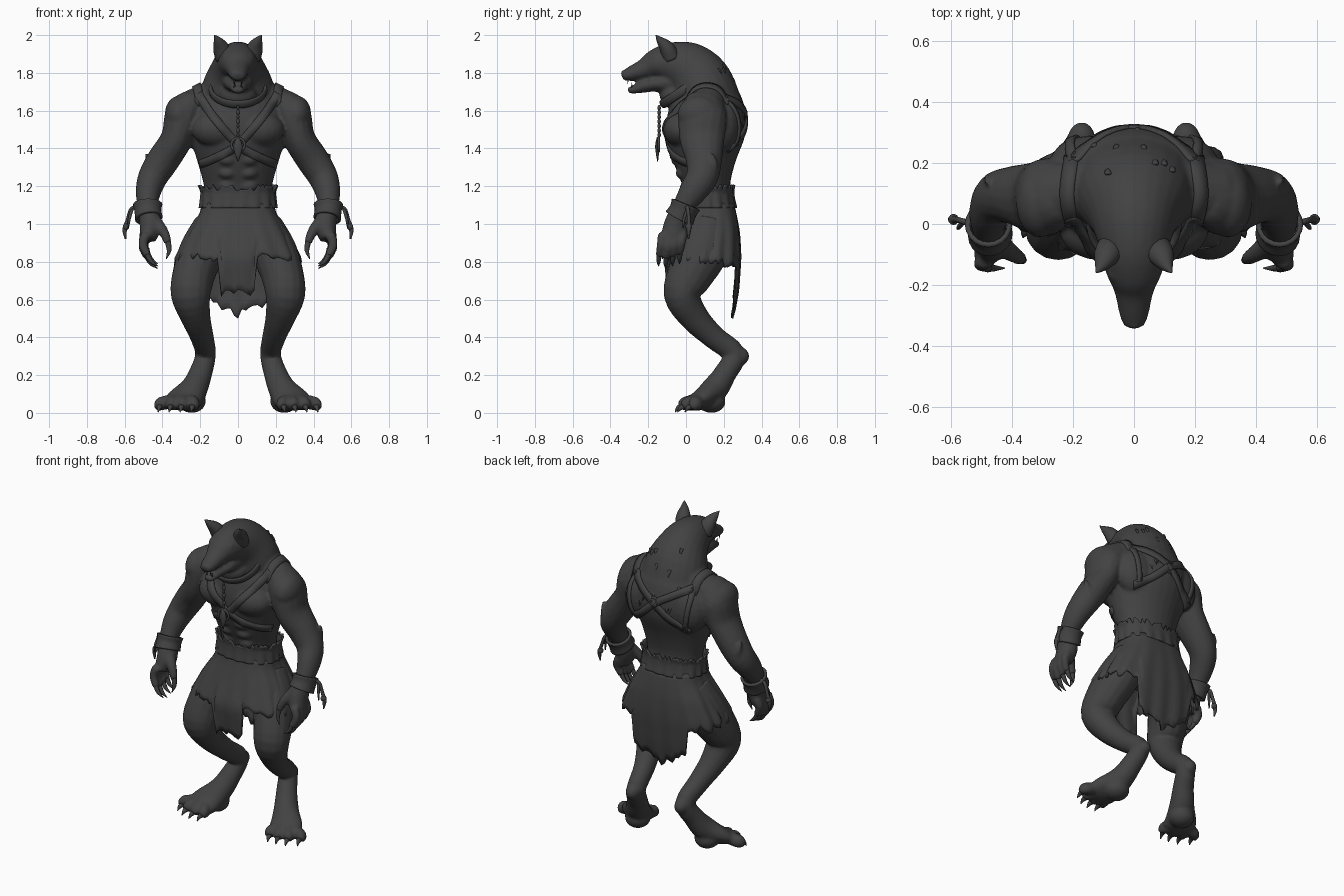
import bpy, bmesh, math, random
from mathutils import Vector, Matrix
from mathutils.bvhtree import BVHTree

if "Cube" in bpy.data.objects:
    bpy.data.objects.remove(bpy.data.objects["Cube"], do_unlink=True)
rng = random.Random(4)

charcoal = bpy.data.materials.new("charcoal grey")
charcoal.use_nodes = True
COLOUR = (0.055, 0.055, 0.055, 1)
charcoal.diffuse_color = COLOUR
charcoal.node_tree.nodes["Principled BSDF"].inputs["Base Color"].default_value = COLOUR


def finish(name, bm, thickness=0):
    """Turn a bmesh into a named, coloured, smooth object."""
    bmesh.ops.recalc_face_normals(bm, faces=bm.faces)
    mesh = bpy.data.meshes.new(name)
    bm.to_mesh(mesh)
    bm.free()
    for face in mesh.polygons:
        face.use_smooth = True
    mesh.materials.append(charcoal)
    obj = bpy.data.objects.new(name, mesh)
    bpy.context.collection.objects.link(obj)
    if thickness:
        mod = obj.modifiers.new("Thickness", "SOLIDIFY")
        mod.thickness = thickness
        mod.offset = 0
    return obj


def spline(points, steps):
    """Catmull-Rom samples through points of any dimension."""
    pts = [Vector(p) for p in points]
    out = []
    for i in range(len(pts) - 1):
        a, b, c, d = pts[max(i - 1, 0)], pts[i], pts[i + 1], pts[min(i + 2, len(pts) - 1)]
        for k in range(steps):
            t = k / steps
            out.append(b + (c - a) * (t / 2) + (a * 2 - b * 5 + c * 4 - d) * (t * t / 2)
                       + (b * 3 - a - c * 3 + d) * (t ** 3 / 2))
    return out + [pts[-1]]


def loft(bm, points, side=1, n=16, steps=4, cap=True):
    """Oval tube through (x, y, z, half width, half depth)."""
    samples = spline([(p[0] * side, *p[1:]) for p in points], steps)
    centres = [Vector(s[:3]) for s in samples]
    rings = []
    for i, s in enumerate(samples):
        tangent = (centres[min(i + 1, len(centres) - 1)] - centres[max(i - 1, 0)]).normalized()
        u = Vector((1, 0, 0))
        u = (u - tangent * u.dot(tangent)).normalized()
        v = tangent.cross(u)
        rings.append([bm.verts.new(centres[i] + u * (s[3] * math.cos(a)) + v * (s[4] * math.sin(a)))
                      for a in (math.tau * k / n for k in range(n))])
    for low, high in zip(rings, rings[1:]):
        for k in range(n):
            bm.faces.new((low[k], low[(k + 1) % n], high[(k + 1) % n], high[k]))
    if cap:
        bm.faces.new(rings[0])
        bm.faces.new(rings[-1])


def blob(bm, centre, radii, side=1):
    x, y, z = centre
    matrix = Matrix.Translation((x * side, y, z)) @ Matrix.Diagonal((*radii, 1))
    bmesh.ops.create_uvsphere(bm, u_segments=20, v_segments=12, radius=1, matrix=matrix)


# Body: trunk, neck and head
body = bmesh.new()
claws = bmesh.new()
loft(body, [(0, .13, .86, .1, .1), (0, .125, .98, .17, .13), (0, .12, 1.1, .175, .125), (0, .11, 1.2, .18, .125),
            (0, .1, 1.33, .215, .165), (0, .1, 1.45, .25, .205), (0, .11, 1.56, .26, .21),
            (0, .11, 1.66, .22, .185), (0, .1, 1.75, .13, .13)], n=28)
loft(body, [(0, .16, 1.57, .21, .155), (0, .085, 1.73, .19, .17), (0, .01, 1.815, .145, .152),
            (0, -.08, 1.85, .113, .115), (0, -.16, 1.845, .092, .082), (0, -.22, 1.82, .065, .056),
            (0, -.3, 1.793, .047, .037), (0, -.338, 1.785, .032, .022)], n=24)
loft(body, [(0, -.08, 1.75, .085, .065), (0, -.17, 1.74, .072, .04), (0, -.235, 1.727, .05, .034),
            (0, -.275, 1.712, .036, .022), (0, -.308, 1.708, .026, .016)])
blob(body, (0, -.33, 1.797), (.026, .016, .018))
blob(body, (0, -.055, 1.68), (.1, .085, .07))

# Paired body parts
for s in (1, -1):
    blob(body, (.11, -.02, 1.5), (.135, .1, .095), s)
    blob(body, (.15, .19, 1.52), (.13, .1, .15), s)
    blob(body, (.055, -.165, 1.885), (.03, .025, .018), s)
    blob(body, (.1, .19, .95), (.11, .08, .12), s)
    for row in range(3):
        blob(body, (.055, .01 - row * .025, 1.2 + row * .07), (.05, .04, .034), s)
    loft(body, [(.05, .12, 1.73, .07, .1), (.16, .115, 1.665, .085, .1), (.27, .1, 1.605, .09, .1)], s)
    # Arm and palm
    loft(body, [(.23, .11, 1.63, .085, .11), (.285, .09, 1.575, .1, .128), (.325, .085, 1.45, .085, .12),
                (.395, .095, 1.34, .086, .097), (.45, .085, 1.25, .079, .085), (.475, .035, 1.17, .067, .074),
                (.478, -.015, 1.09, .054, .057), (.463, -.05, 1.0, .058, .066), (.478, -.07, .92, .045, .066)], s)
    blob(body, (.31, .07, 1.58), (.078, .115, .1), s)
    loft(body, [(.46, .13, 1.27, .035, .04), (.475, .145, 1.32, .02, .025), (.485, .14, 1.38, .005, .006)], s, 8)
    # Fingers, thumb and their claws
    for i in range(4):
        y = -.125 + .037 * i
        drop = .012 * abs(i - 1)
        loft(body, [(.485, y, .95, .027, .024), (.503, y - .008, .88 + drop, .025, .022),
                    (.478, y - .018, .82 + drop, .02, .019)], s, 10)
        loft(claws, [(.483, y - .017, .83 + drop, .015, .015), (.46, y - .02, .79 + drop, .011, .011),
                     (.425, y - .02, .765 + drop, .002, .002)], s, 8)
    loft(body, [(.44, -.07, 1.01, .04, .035), (.395, -.1, .96, .028, .028), (.37, -.115, .9, .021, .021)], s, 10)
    loft(claws, [(.372, -.113, .91, .016, .016), (.365, -.12, .86, .012, .012), (.38, -.125, .815, .002, .002)], s, 8)
    # Leg and foot
    loft(body, [(.13, .13, 1.0, .1, .115), (.19, .09, .86, .12, .135), (.235, .02, .73, .113, .122),
                (.25, -.02, .62, .105, .097), (.222, .048, .5, .078, .077), (.19, .148, .4, .062, .063),
                (.172, .255, .31, .055, .06), (.198, .208, .21, .062, .06), (.235, .15, .125, .075, .07),
                (.285, .075, .068, .1, .054), (.305, .02, .05, .1, .04)], s)
    blob(body, (.245, .135, .06), (.075, .075, .06), s)
    blob(body, (.172, .28, .3), (.045, .055, .05), s)
    for i in range(4):
        x, y = .235 + .058 * i, -.022 + .013 * (i - 1) ** 2 * (i > 1)
        root = Vector((.265 + .03 * i, .06, .06))
        loft(body, [(*root, .038, .04), (x, y + .02, .048, .034, .04), (x + .006, y - .005, .03, .027, .025)], s, 10)
        loft(claws, [(x + .005, y, .034, .016, .016), (x + .009, y - .02, .026, .012, .012),
                     (x + .014, y - .036, .004, .002, .002)], s, 8)

for v in body.verts:
    v.co.z = max(v.co.z, 0)
skin = finish("body", body)
fuse = skin.modifiers.new("Fuse", "REMESH")
fuse.mode = "VOXEL"
fuse.voxel_size = 0.01
fuse.use_smooth_shade = True
soften = skin.modifiers.new("Soften", "SMOOTH")
soften.iterations = 3
finish("claws", claws)

# Ears, fangs and fur tufts
for s, label in ((1, "left"), (-1, "right")):
    ear = bmesh.new()
    loft(ear, [(.075, -.075, 1.875, .045, .045), (.088, -.1, 1.93, .044, .04), (.106, -.135, 1.97, .024, .022),
               (.124, -.16, 2.0, .002, .002)], s, 12)
    finish(label + "_ear", ear)
fangs = bmesh.new()
for s in (1, -1):
    loft(fangs, [(.022, -.305, 1.775, .007, .007), (.021, -.31, 1.74, .001, .001)], s, 6, 1)
    loft(fangs, [(.018, -.285, 1.715, .007, .007), (.018, -.288, 1.75, .001, .001)], s, 6, 1)
finish("fangs", fangs)

bpy.context.view_layer.update()
surface = BVHTree.FromObject(skin, bpy.context.evaluated_depsgraph_get())

tufts = bmesh.new()
for i in range(16):
    x, z = rng.uniform(-.15, .15), rng.uniform(1.5, 1.88)
    hit = surface.ray_cast(Vector((x, 2, z)), Vector((0, -1, 0)))[0]
    if hit:
        loft(tufts, [(x, hit.y - .012, z + .02, .012, .006), (x, hit.y, z, .009, .005),
                     (x, hit.y + .006, z - .025, .001, .001)], 1, 6, 2)
finish("fur_tufts", tufts)


def strap(name, path, facing, width=.022):
    """Leather band dropped onto the skin; the path lies in the plane facing the given way."""
    bm = bmesh.new()
    facing = Vector(facing)
    samples = spline(path, 8)
    last = None
    for i, p in enumerate(samples):
        along = (samples[min(i + 1, len(samples) - 1)] - samples[max(i - 1, 0)]).normalized()
        row = []
        for w in (-width, 0, width):
            a, b = p.x - along.y * w, p.y + along.x * w
            start = Vector((a, b, 0)) if facing.z else Vector((a, 0, b))
            hit = surface.ray_cast(start + facing * 3, -facing)[0]
            if hit:
                row.append(bm.verts.new(hit + facing * .004))
        if last and len(row) == 3:
            for k in (0, 1):
                bm.faces.new((last[k], last[k + 1], row[k + 1], row[k]))
        last = row if len(row) == 3 else None
    finish(name, bm, .012)


# Harness: chest, over the shoulders, and back
FRONT, BACK, UP = (0, -1, 0), (0, 1, 0), (0, 0, 1)
for s, label in ((1, "left"), (-1, "right")):
    strap(label + "_chest_strap", [(s * .21, 1.69), (s * .14, 1.58), (0, 1.42), (-s * .12, 1.35), (-s * .22, 1.31)], FRONT)
    strap(label + "_shoulder_strap", [(s * .205, 0), (s * .22, .1), (s * .205, .22)], UP)
    strap(label + "_back_strap", [(s * .2, 1.67), (s * .1, 1.62), (0, 1.56), (-s * .1, 1.47), (-s * .2, 1.4)], BACK)
    strap(label + "_side_back_strap", [(s * .2, 1.67), (s * .21, 1.6), (s * .2, 1.5), (s * .18, 1.42)], BACK, .014)


def ring(name, centre, major, minor, tilt, depth=1):
    bpy.ops.mesh.primitive_torus_add(major_radius=major, minor_radius=minor, major_segments=32, minor_segments=8,
                                     location=centre, rotation=(tilt, 0, 0))
    obj = bpy.context.object
    obj.name = name
    obj.scale.z = depth
    obj.data.materials.append(charcoal)
    bpy.ops.object.shade_smooth()


ring("collar", (0, -.005, 1.715), .145, .012, .6, 2)
ring("back_ring", (0, .318, 1.56), .035, .008, math.pi / 2)
ring("chest_ring", (0, -.145, 1.42), .035, .008, math.pi / 2)

# Pendant hanging from the collar
pendant = bmesh.new()
for i in range(7):
    blob(pendant, (0, -.142, 1.615 - i * .024), (.007 + .004 * (i % 2), .009, .015))
loft(pendant, [(0, -.15, 1.46, .004, .004), (0, -.152, 1.41, .026, .012), (0, -.15, 1.33, .002, .002)], 1, 8, 2)
finish("pendant", pendant)


def cloth(name, profile, top, bottom, power):
    """Hanging cloth from (z, half width, front y, back y) rows, edge rules and squareness."""
    def at(z):
        for a, b in zip(profile, profile[1:]):
            if z >= b[0]:
                break
        return Vector(a).lerp(Vector(b), (a[0] - z) / (a[0] - b[0]))
    bm = bmesh.new()
    columns, rows = 96, 12
    grid = []
    for i in range(columns):
        angle = math.tau * i / columns
        sx, cy = math.sin(angle), math.cos(angle)
        reach = (abs(sx) ** power + abs(cy) ** power) ** (-1 / power)
        high, low = top(cy), bottom(cy)
        line = []
        for j in range(rows + 1):
            z = high + (low - high) * j / rows
            _, half, front, back = at(z)
            r = reach * (1 + .03 * math.sin(angle * 17) * j / rows)
            line.append(bm.verts.new((sx * half * r, (front + back) / 2 - cy * r * (back - front) / 2, z)))
        grid.append(line)
    for i in range(columns):
        a, b = grid[i], grid[(i + 1) % columns]
        for j in range(rows):
            bm.faces.new((a[j], b[j], b[j + 1], a[j + 1]))
    finish(name, bm, .012)


def hem(f):
    jag = rng.uniform(-.03, .02)
    if f > .95:
        return .635 + jag
    if f < -.84:
        return .53 + (1 + f) * .7 + jag
    return .81 + .02 * f + jag


# Ragged loincloth and waist wrap
cloth("loincloth", [(1.12, .18, -.01, .245), (1.05, .198, -.025, .262), (.95, .26, -.06, .28), (.82, .322, -.108, .285),
                    (.65, .33, -.09, .272), (.45, .3, -.05, .235)], lambda f: 1.11, hem, 3)
cloth("waist_wrap", [(1.24, .225, -.035, .262), (1.17, .192, -.02, .248), (1.13, .195, -.022, .252),
                     (1.07, .2, -.03, .265)], lambda f: 1.19 + rng.uniform(-.015, .02), lambda f: 1.085, 2.3)

# Wrist cuffs with knotted cords
for s, label in ((1, "left"), (-1, "right")):
    cuff = bmesh.new()
    loft(cuff, [(.478, 0, 1.105, .07, .073), (.477, -.015, 1.07, .063, .066), (.472, -.035, 1.03, .066, .073)],
         s, 20, 4, False)
    finish(label + "_cuff", cuff, .016)
    cord = bmesh.new()
    loft(cord, [(.53, 0, 1.09, .012, .012), (.565, .01, 1.08, .01, .01), (.585, .015, 1.02, .01, .01),
                (.6, .015, .97, .012, .012), (.595, .012, .92, .004, .004)], s, 8)
    blob(cord, (.593, .015, .985), (.017, .018, .018), s)
    loft(cord, [(.56, .01, 1.08, .009, .009), (.575, -.01, 1.03, .008, .008), (.58, -.015, .98, .003, .003)], s, 8)
    finish(label + "_cuff_cord", cord)
